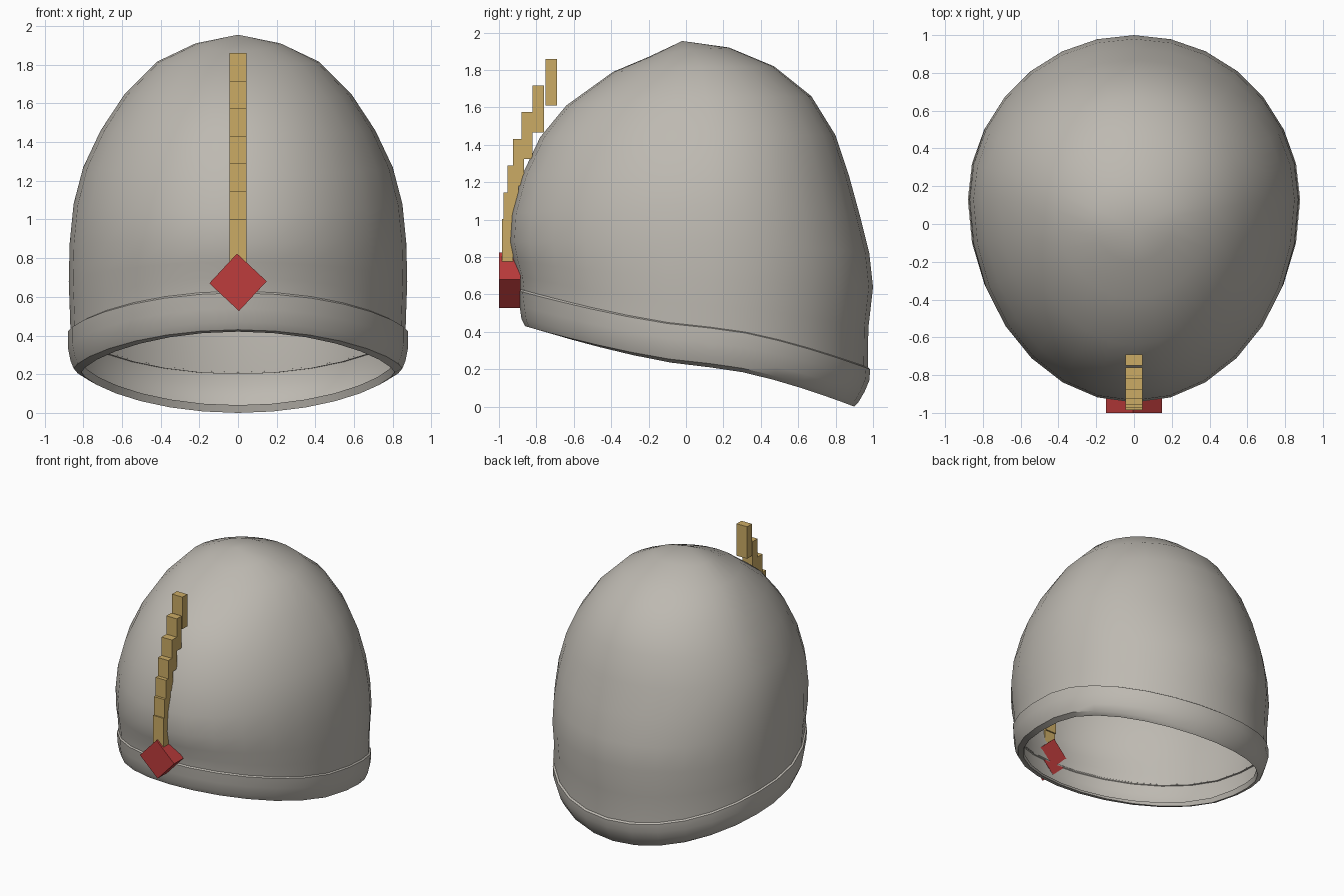
import bpy
import bmesh
from math import sin, cos, pi, radians

cube = bpy.data.objects.get("Cube")
if cube:
    bpy.data.objects.remove(cube, do_unlink=True)

SEGMENTS = 28


def material(name, rgb):
    mat = bpy.data.materials.new(name)
    mat.use_nodes = True
    mat.diffuse_color = (*rgb, 1)
    mat.node_tree.nodes["Principled BSDF"].inputs["Base Color"].default_value = (*rgb, 1)
    return mat


grey = material("warm_grey", (0.51, 0.485, 0.44))
gold = material("dull_gold", (0.60, 0.41, 0.13))
red = material("signal_red", (0.51, 0.045, 0.045))


def ring_points(w, side_z, front_y, front_z, back_y, back_z):
    """Egg-shaped tilted ring: half width, then side, front and back anchors."""
    centre_y = 0.13 * min(1, w / 0.7)
    points = []
    for i in range(SEGMENTS):
        a = 2 * pi * i / SEGMENTS
        c = cos(a)
        end_y, end_z = (front_y, front_z) if c > 0 else (back_y, back_z)
        y = centre_y + (end_y - centre_y) * abs(c)
        z = side_z + (end_z - side_z) * abs(c) ** 1.4
        points.append((w * sin(a), y, z))
    return points


def loft(name, rings, apex=None):
    bm = bmesh.new()
    loops = [[bm.verts.new(p) for p in ring_points(*r)] for r in rings]
    for low, high in zip(loops, loops[1:]):
        for j in range(SEGMENTS):
            k = (j + 1) % SEGMENTS
            bm.faces.new((low[j], low[k], high[k], high[j]))
    if apex:
        tip = bm.verts.new(apex)
        for j in range(SEGMENTS):
            bm.faces.new((loops[-1][j], loops[-1][(j + 1) % SEGMENTS], tip))
    mesh = bpy.data.meshes.new(name)
    bm.to_mesh(mesh)
    bm.free()
    mesh.materials.append(grey)
    obj = bpy.data.objects.new(name, mesh)
    bpy.context.collection.objects.link(obj)
    bpy.ops.object.select_all(action="DESELECT")
    obj.select_set(True)
    bpy.context.view_layer.objects.active = obj
    bpy.ops.object.shade_smooth_by_angle(angle=radians(40))
    return obj


def box(name, centre, size, mat, turn=0):
    bpy.ops.mesh.primitive_cube_add(size=1, location=centre, rotation=(0, turn, 0))
    obj = bpy.context.object
    obj.name = name
    obj.scale = size
    obj.data.materials.append(mat)
    return obj


# Brim band with a lip turned inward at the bottom and a small ledge on top
loft("brim_band", [
    (0.80, 0.25, -0.81, 0.43, 0.89, 0.04),
    (0.81, 0.21, -0.82, 0.42, 0.90, 0.00),
    (0.85, 0.23, -0.86, 0.43, 0.92, 0.02),
    (0.866, 0.27, -0.88, 0.47, 0.955, 0.08),
    (0.88, 0.34, -0.89, 0.54, 0.98, 0.14),
    (0.88, 0.42, -0.90, 0.62, 0.985, 0.20),
    (0.866, 0.425, -0.89, 0.63, 0.972, 0.21),
])

# Domed crown, single sheet open at the bottom
loft("crown", [
    (0.866, 0.42, -0.89, 0.62, 0.972, 0.20),
    (0.87, 0.54, -0.90, 0.70, 0.975, 0.42),
    (0.875, 0.68, -0.925, 0.78, 1.0, 0.64),
    (0.87, 0.88, -0.945, 0.88, 0.98, 0.82),
    (0.85, 1.08, -0.935, 1.03, 0.93, 1.02),
    (0.80, 1.27, -0.88, 1.23, 0.87, 1.24),
    (0.71, 1.46, -0.78, 1.44, 0.80, 1.45),
    (0.585, 1.65, -0.64, 1.61, 0.67, 1.66),
    (0.42, 1.815, -0.39, 1.79, 0.47, 1.82),
    (0.22, 1.91, -0.20, 1.87, 0.23, 1.92),
], apex=(0, -0.02, 1.955))

# Stepped crest of overlapping upright bars, from the bottom upward
for i, y in enumerate((-0.955, -0.945, -0.925, -0.895, -0.85, -0.79, -0.72)):
    box(f"crest_bar_{i + 1}", (0, y, 0.877 + 0.143 * i), (0.09, 0.06, 0.25), gold)

# Diamond badge set into the front wall
box("front_badge", (0, -0.943, 0.675), (0.21, 0.114, 0.21), red, radians(43))
